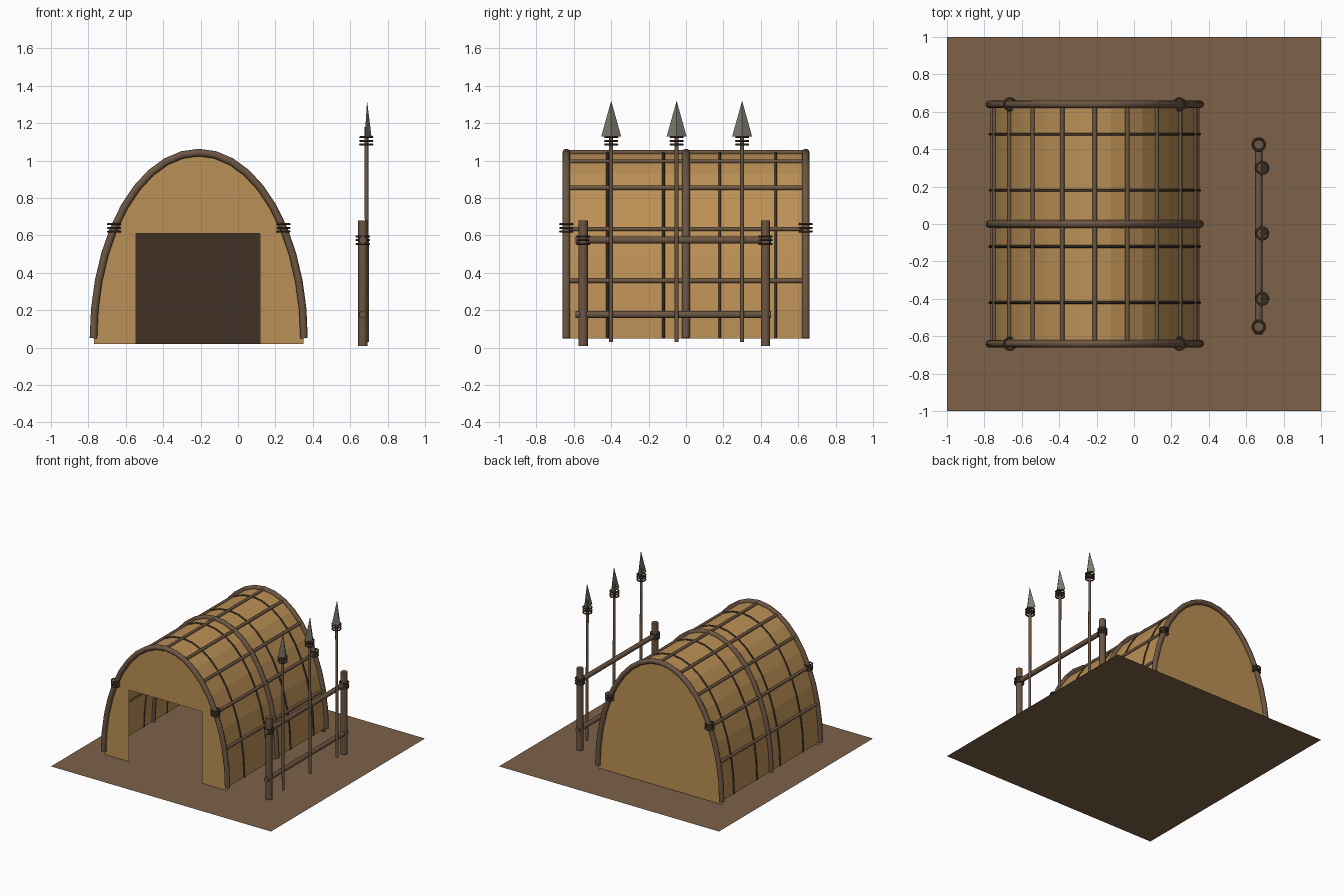
import bpy
import bmesh
import math
from mathutils import Vector

cube = bpy.data.objects.get("Cube")
if cube:
    bpy.data.objects.remove(cube)


def material(name, rgb):
    m = bpy.data.materials.new(name)
    m.use_nodes = True
    m.diffuse_color = (*rgb, 1)
    m.node_tree.nodes["Principled BSDF"].inputs["Base Color"].default_value = (*rgb, 1)
    return m


HIDE = material("tan hide", (0.50, 0.28, 0.092))
EARTH = material("brown earth", (0.205, 0.122, 0.067))
WOOD = material("wood", (0.15, 0.092, 0.055))
ROPE = material("dark rope", (0.085, 0.056, 0.036))
SHADE = material("dark interior", (0.05, 0.03, 0.0185))
STONE = material("grey stone", (0.20, 0.19, 0.155))

CX, BASE, HALF, RISE, SEGS = -0.21, 0.05, 0.56, 0.99, 20


def finish(name, mesh, mat, smooth=False):
    mesh.materials.clear()
    mesh.materials.append(mat)
    for p in mesh.polygons:
        p.use_smooth = smooth
        p.material_index = 0
    if smooth:
        mesh.set_sharp_from_angle(angle=math.radians(40))
    obj = bpy.data.objects.new(name, mesh)
    bpy.context.collection.objects.link(obj)
    return obj


def faces(name, polys, mat):
    """Build flat sheets from lists of corner points."""
    bm = bmesh.new()
    for poly in polys:
        bm.faces.new([bm.verts.new(p) for p in poly])
    bmesh.ops.remove_doubles(bm, verts=bm.verts, dist=1e-5)
    mesh = bpy.data.meshes.new(name)
    bm.to_mesh(mesh)
    bm.free()
    return finish(name, mesh, mat)


def tube(name, points, radius, mat, closed=False, res=3):
    """Sweep a round section along a path and turn it into a mesh."""
    cu = bpy.data.curves.new(name, 'CURVE')
    cu.dimensions = '3D'
    cu.bevel_depth = radius
    cu.bevel_resolution = res
    cu.use_fill_caps = True
    sp = cu.splines.new('POLY')
    sp.points.add(len(points) - 1)
    for p, co in zip(sp.points, points):
        p.co = (*co, 1)
    sp.use_cyclic_u = closed
    tmp = bpy.data.objects.new("path", cu)
    bpy.context.collection.objects.link(tmp)
    deps = bpy.context.evaluated_depsgraph_get()
    mesh = bpy.data.meshes.new_from_object(tmp.evaluated_get(deps))
    bpy.data.objects.remove(tmp)
    return finish(name, mesh, mat, True)


def arch_point(k, y, grow=0.0):
    a = math.pi * k / SEGS
    return Vector((CX - (HALF + grow) * math.cos(a), y,
                   BASE + (RISE + grow) * math.sin(a)))


def arch(y, grow=0.0):
    return [arch_point(k, y, grow) for k in range(SEGS + 1)]


def binding(name, x, y, z, radius=0.032):
    """Three stacked rope loops."""
    for i in (-1, 0, 1):
        ring = [(x + radius * math.cos(t * math.tau / 16),
                 y + radius * math.sin(t * math.tau / 16), z + i * 0.02)
                for t in range(16)]
        tube(name, ring, 0.006, ROPE, closed=True, res=1)


# Ground sheet
faces("ground", [[(-1, -1, 0), (1, -1, 0), (1, 1, 0), (-1, 1, 0)]], EARTH)

# Arched hide cover
a, b = arch(-0.635), arch(0.635)
faces("hide_cover", [[a[k], b[k], b[k + 1], a[k + 1]] for k in range(SEGS)], HIDE)

# End walls, the front one with a doorway
L, R, FLOOR = CX - HALF, CX + HALF, 0.02
DL, DR, DH = -0.545, 0.118, 0.61


def end_outline(y):
    return [Vector((L, y, FLOOR))] + arch(y) + [Vector((R, y, FLOOR))]


door = [(DR, -0.635, FLOOR), (DR, -0.635, DH), (DL, -0.635, DH), (DL, -0.635, FLOOR)]
front = end_outline(-0.635) + [Vector(p) for p in door]
faces("front_wall", [front], HIDE)
faces("back_wall", [end_outline(0.635)[::-1]], HIDE)
faces("back_wall_lining", [end_outline(0.628)], SHADE)

# Main ribs and the bindings on the outer ones
for y in (-0.64, 0, 0.64):
    tube("rib", arch(y, 0.003), 0.021, WOOD)
for y in (-0.64, 0.64):
    for k in (4, SEGS - 4):
        p = arch_point(k, y)
        binding("rib_binding", p.x, y, p.z + 0.008)

# Lengthwise poles lying on the cover
for k in range(2, SEGS - 1, 2):
    tube("cover_pole", [arch_point(k, y, 0.004) for y in (-0.63, 0.63)], 0.012, WOOD)

# Thin hoops of rope around the cover
for y in (-0.42, -0.12, 0.18, 0.48):
    tube("rope_hoop", arch(y, 0.002), 0.007, ROPE, res=1)

# Weapon rack
RX = 0.667
for y in (-0.55, 0.425):
    tube("rack_post", [(RX, y, 0.01), (RX, y, 0.68)], 0.026, WOOD)
    binding("rack_binding", RX, y, 0.575, 0.033)
for z, y0, y1 in ((0.575, -0.59, 0.455), (0.177, -0.59, 0.455)):
    tube("rack_rail", [(RX, y0, z), (RX, y1, z)], 0.02, WOOD)

# Spears with three-sided heads
SX = 0.686
for y in (-0.40, -0.05, 0.30):
    tube("spear_shaft", [(SX + 0.005, y, 0.03), (SX, y, 1.18)], 0.011, WOOD)
    binding("spear_binding", SX, y, 1.105, 0.032)
    tip = (SX + 0.004, y, 1.32)
    foot = [(SX + 0.028, y, 1.125), (SX - 0.008, y + 0.053, 1.13),
            (SX - 0.008, y - 0.053, 1.13)]
    sides = [[foot[i], foot[(i + 1) % 3], tip] for i in range(3)]
    faces("spear_head", sides + [foot[::-1]], STONE)
